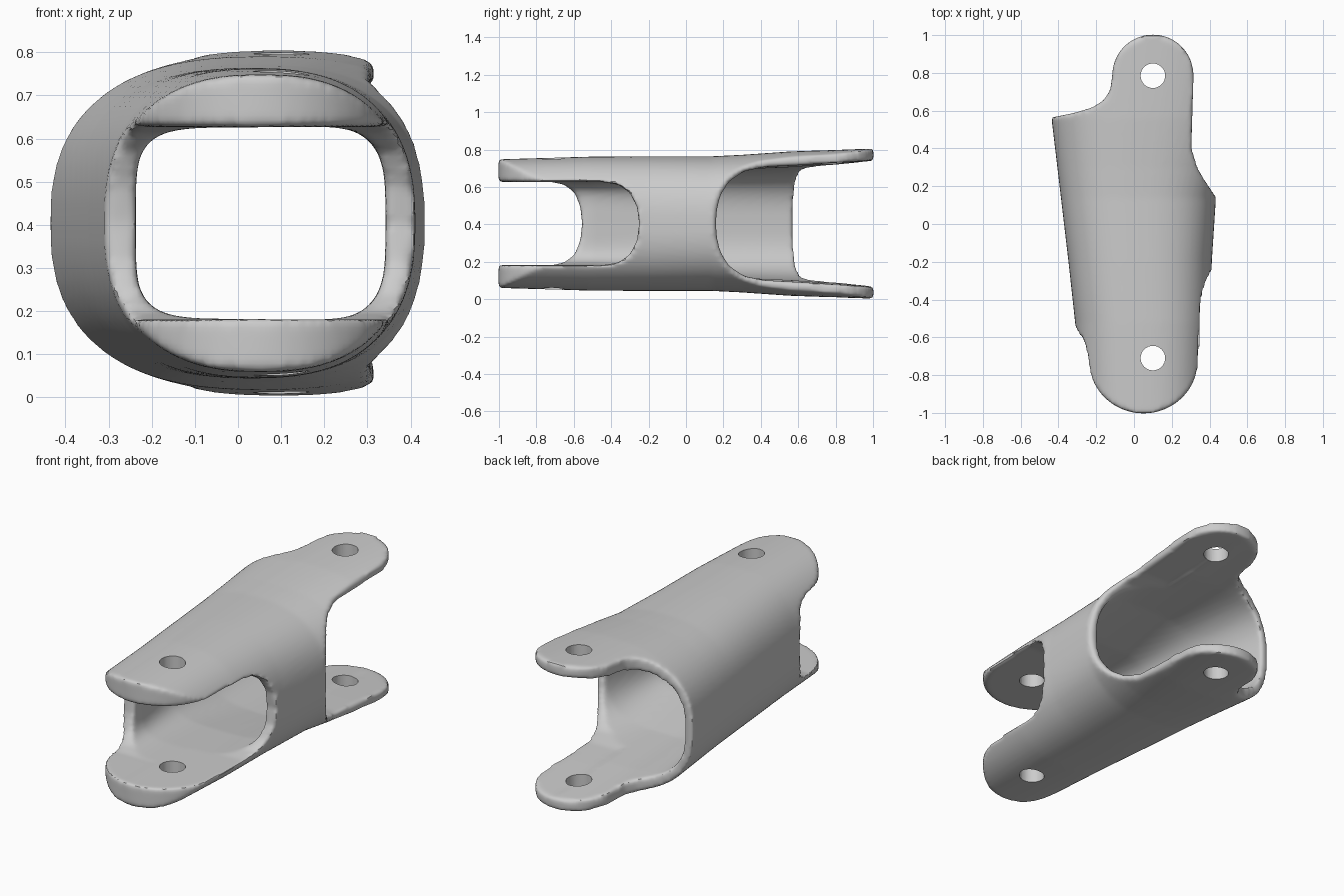
import bpy, bmesh, math

MID = 0.404  # height of the mirror plane

cube = bpy.data.objects.get("Cube")
if cube:
    bpy.data.objects.remove(cube, do_unlink=True)


def make_object(name, bm):
    bmesh.ops.recalc_face_normals(bm, faces=bm.faces[:])
    mesh = bpy.data.meshes.new(name)
    bm.to_mesh(mesh)
    bm.free()
    obj = bpy.data.objects.new(name, mesh)
    bpy.context.collection.objects.link(obj)
    return obj


def loft(name, stations, sides=64):
    """Skin superellipse sections given as (y, left x, right x, half height, power)."""
    bm = bmesh.new()
    rings = []
    for y, left, right, high, power in stations:
        ring = []
        for i in range(sides):
            a = math.tau * i / sides
            c, s = math.cos(a), math.sin(a)
            u = math.copysign(abs(c) ** (2 / power), c)
            v = math.copysign(abs(s) ** (2 / power), s)
            x = (left + right) / 2 + u * (right - left) / 2
            ring.append(bm.verts.new((x, y, MID + v * high)))
        rings.append(ring)
    for a, b in zip(rings, rings[1:]):
        for i in range(sides):
            j = (i + 1) % sides
            bm.faces.new((a[i], a[j], b[j], b[i]))
    bm.faces.new(rings[0])
    bm.faces.new(rings[-1])
    return make_object(name, bm)


def prism(name, outline, place, low, high, fillet=0):
    """Extrude an outline from low to high; place maps (a, b, depth) to a point."""
    bm = bmesh.new()
    ends = [[bm.verts.new(place(a, b, d)) for a, b in outline] for d in (low, high)]
    caps = [bm.faces.new(ring) for ring in ends]
    n = len(outline)
    for i in range(n):
        j = (i + 1) % n
        bm.faces.new((ends[0][i], ends[0][j], ends[1][j], ends[1][i]))
    if fillet:
        rim = [e for cap in caps for e in cap.edges]
        bmesh.ops.bevel(bm, geom=rim, offset=fillet, segments=6, profile=0.5,
                        affect='EDGES', clamp_overlap=False)
    return make_object(name, bm)


def plan_point(x, y, depth):
    return (x, y, MID + depth)


def side_point(y, z, depth):
    return (depth, y, MID + z)


def arc(cx, cy, radius, start, end, steps=24):
    angles = [math.radians(start + (end - start) * i / steps) for i in range(steps + 1)]
    return [(cx + radius * math.cos(a), cy + radius * math.sin(a)) for a in angles]


def notch(name, half_profile, low, high):
    """Side opening, mirrored about the mid height."""
    lower = [(y, -z) for y, z in reversed(half_profile[1:])]
    return prism(name, lower + half_profile, side_point, low, high)


def apply_modifier(obj, mod):
    bpy.context.view_layer.objects.active = obj
    bpy.ops.object.modifier_apply(modifier=mod.name)


def combine(obj, other, operation):
    mod = obj.modifiers.new(operation.title(), 'BOOLEAN')
    mod.operation, mod.solver, mod.object = operation, 'EXACT', other
    apply_modifier(obj, mod)
    bpy.data.objects.remove(other, do_unlink=True)


# Outer tube, widening toward the back
body = loft("fork_bracket", [
    (-1.2, -0.27, 0.38, 0.338, 2.5),
    (-0.52, -0.312, 0.405, 0.358, 2.5),
    (-0.2, -0.347, 0.412, 0.36, 2.5),
    (0.14, -0.387, 0.434, 0.36, 2.5),
    (0.3, -0.406, 0.47, 0.368, 2.5),
    (0.56, -0.437, 0.55, 0.386, 2.5),
    (1.2, -0.5, 0.72, 0.408, 2.5)])

# Plan shape: rounded front arms with a soft rim, plus the narrower back arms
front_outline = ([(-0.6, 0.1), (-0.6, -0.5), (-0.27, -0.6)]
                 + arc(0.05, -0.71, 0.293, 180, 360)
                 + [(0.36, -0.5), (0.6, -0.4), (0.6, 0.1)])
plan = prism("plan_cutter", front_outline, plan_point, -0.362, 0.362, fillet=0.075)
back_outline = ([(-0.62, 0), (0.62, 0), (0.62, 0.1), (0.435, 0.14), (0.34, 0.29), (0.305, 0.4)]
                + arc(0.1, 0.788, 0.215, 0, 180)
                + [(-0.125, 0.71), (-0.16, 0.655), (-0.22, 0.617), (-0.31, 0.59),
                   (-0.44, 0.563), (-0.62, 0.53)])
combine(plan, prism("back_plan", back_outline, plan_point, -0.7, 0.7), 'UNION')
combine(body, plan, 'INTERSECT')

# Hollow interior
cavity = loft("cavity_cutter", [
    (-1.25, -0.23, 0.34, 0.222, 5),
    (-0.5, -0.237, 0.34, 0.222, 5),
    (-0.2, -0.275, 0.342, 0.237, 4),
    (0.16, -0.325, 0.382, 0.285, 3),
    (0.56, -0.387, 0.5, 0.302, 3),
    (1.25, -0.45, 0.7, 0.355, 3)])
combine(body, cavity, 'DIFFERENCE')

# Side openings between the arms
front_right = [(-0.25, 0), (-0.262, 0.09), (-0.3, 0.165), (-0.36, 0.208),
               (-0.45, 0.223), (-1.3, 0.223)]
front_left = [(-0.555, 0), (-0.565, 0.09), (-0.595, 0.165), (-0.65, 0.208),
              (-0.72, 0.223), (-1.3, 0.223)]
back_right = [(0.16, 0), (0.167, 0.08), (0.185, 0.15), (0.23, 0.225), (0.31, 0.28),
              (0.42, 0.303), (0.6, 0.312), (1.0, 0.338), (1.3, 0.358)]
for name, profile, low, high in (("front_opening", front_right, 0.05, 0.8),
                                 ("front_wall_opening", front_left, -0.8, 0),
                                 ("back_opening", back_right, 0.1, 0.8)):
    combine(body, notch(name, profile, low, high), 'DIFFERENCE')

# Soften all the rims
remesh = body.modifiers.new("Remesh", 'REMESH')
remesh.mode, remesh.voxel_size = 'VOXEL', 0.012
apply_modifier(body, remesh)
soften = body.modifiers.new("Soften", 'SMOOTH')
soften.factor, soften.iterations = 0.5, 8
apply_modifier(body, soften)

# Pin holes through both pairs of arms
for y in (-0.71, 0.785):
    pin = prism("pin_hole", arc(0.1, y, 0.065, 0, 348.75, 31), plan_point, -0.7, 0.7)
    combine(body, pin, 'DIFFERENCE')

# Smooth finish with crisp hole edges
bpy.ops.object.select_all(action='DESELECT')
body.select_set(True)
bpy.context.view_layer.objects.active = body
bpy.ops.object.shade_smooth_by_angle(angle=math.radians(40))
